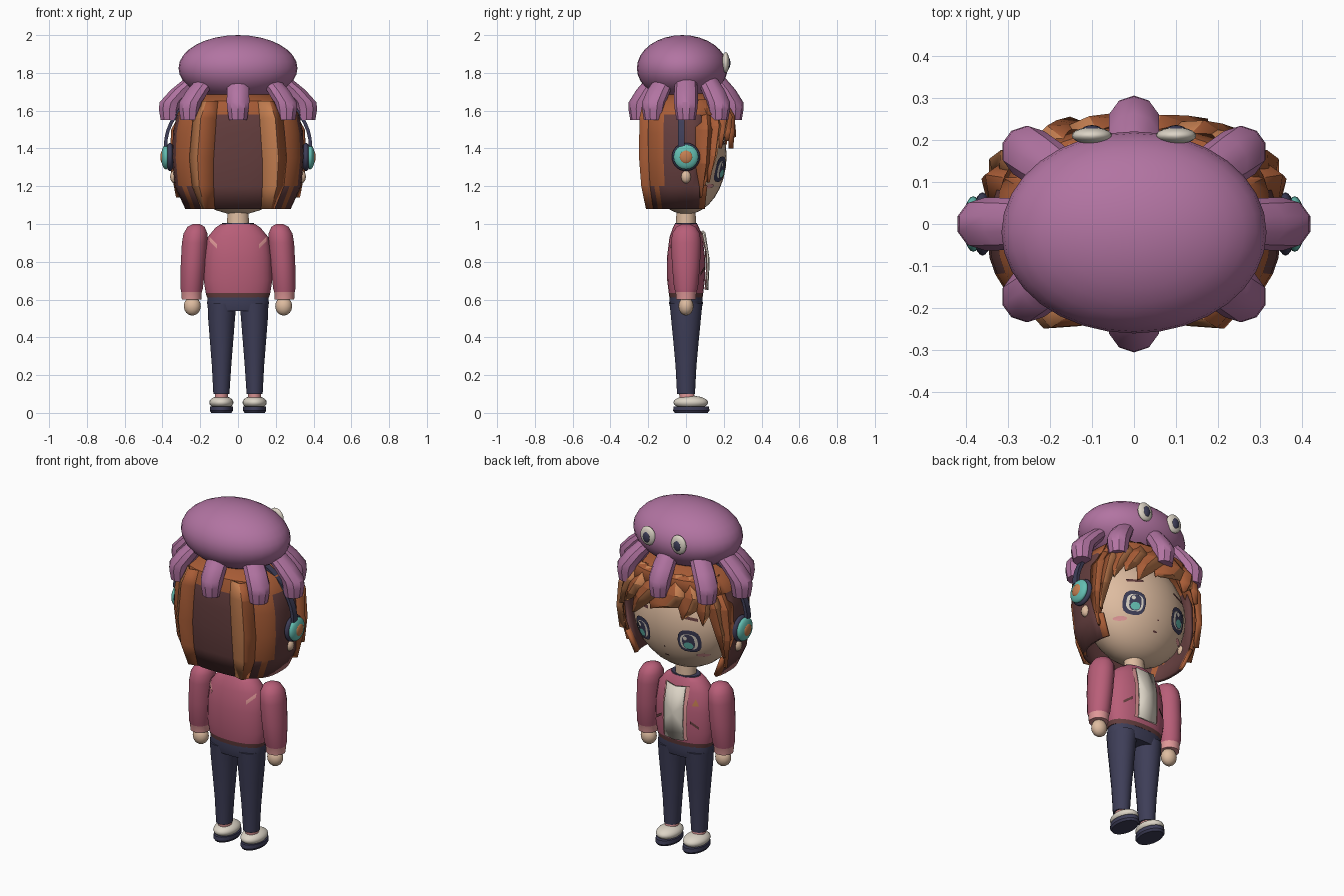
import bpy, bmesh, math
from mathutils import Vector

cube = bpy.data.objects.get("Cube")
if cube:
    bpy.data.objects.remove(cube, do_unlink=True)


def material(name, rgb):
    lin = [((c / 255 + 0.055) / 1.055) ** 2.4 for c in rgb] + [1]
    m = bpy.data.materials.new(name)
    m.use_nodes = True
    m.diffuse_color = lin
    bsdf = next(n for n in m.node_tree.nodes if n.type == 'BSDF_PRINCIPLED')
    bsdf.inputs["Base Color"].default_value = lin
    return m


PURPLE = material("purple", (178, 116, 162))
ORANGE = material("hair orange", (168, 92, 54))
LIGHT = material("hair light orange", (196, 126, 80))
BROWN = material("hair dark brown", (100, 62, 62))
SKIN = material("skin", (222, 188, 160))
PINK = material("jacket pink", (184, 94, 120))
NAVY = material("navy", (62, 62, 88))
CREAM = material("cream", (220, 212, 198))
TEAL = material("teal", (100, 190, 178))
BLUSH = material("light pink", (224, 152, 152))


def finish(name, bm, mats, angle=35):
    me = bpy.data.meshes.new(name)
    bm.to_mesh(me)
    bm.free()
    ob = bpy.data.objects.new(name, me)
    bpy.context.collection.objects.link(ob)
    for m in mats:
        me.materials.append(m)
    bpy.ops.object.select_all(action='DESELECT')
    ob.select_set(True)
    bpy.context.view_layer.objects.active = ob
    bpy.ops.object.shade_smooth_by_angle(angle=math.radians(angle))
    return ob


def ball(name, loc, size, mat, seg=24):
    bm = bmesh.new()
    bmesh.ops.create_uvsphere(bm, u_segments=seg, v_segments=seg // 2, radius=1)
    for v in bm.verts:
        v.co = Vector(a * b + c for a, b, c in zip(v.co, size, loc))
    return finish(name, bm, [mat], 60)


def spow(v, p):
    return math.copysign(abs(v) ** p, v)


def loft(name, rings, mats, sides=20, p=1.0, rule=None, cut=None, angle=35):
    """Stack elliptical rings (x, y, z, rx, ry); rule picks a material per face."""
    bm = bmesh.new()
    loops = []
    for x, y, z, rx, ry in rings:
        ts = [2 * math.pi * (i + 0.5) / sides for i in range(sides)]
        loops.append([bm.verts.new((x + rx * spow(math.cos(t), p), y + ry * spow(math.sin(t), p), z)) for t in ts])
    for a, b in zip(loops, loops[1:]):
        for i in range(sides):
            j = (i + 1) % sides
            bm.faces.new((a[i], a[j], b[j], b[i]))
    if not cut:
        bm.faces.new(loops[0])
    bm.faces.new(loops[-1])
    bmesh.ops.recalc_face_normals(bm, faces=bm.faces)
    if rule:
        for f in bm.faces:
            f.material_index = rule(f.calc_center_median())
    if cut:
        gone = [f for f in bm.faces if cut(f.calc_center_median())]
        bmesh.ops.delete(bm, geom=gone, context='FACES')
    return finish(name, bm, mats, angle)


def thicken(ob, depth):
    mod = ob.modifiers.new("thickness", 'SOLIDIFY')
    mod.thickness = depth
    mod.offset = -1


def lerp_table(table, z):
    for a, b in zip(table, table[1:]):
        if z <= b[0]:
            t = max(0, (z - a[0]) / (b[0] - a[0]))
            return [u + (v - u) * t for u, v in zip(a[1:], b[1:])]
    return table[-1][1:]


# Head, neck and ears
ball("head", (0, 0, 1.36), (0.31, 0.215, 0.31), SKIN, 32)
loft("neck", [(0, 0, 0.97, 0.06, 0.055), (0, 0, 1.1, 0.055, 0.05)], [SKIN])
for s in (1, -1):
    ball("ear", (s * 0.335, 0, 1.25), (0.025, 0.027, 0.035), SKIN, 12)


def head_y(x, z):
    return 0.215 * math.sqrt(max(0.02, 1 - (x / 0.31) ** 2 - ((z - 1.36) / 0.31) ** 2))


def patch(name, outline, surf, lift, mat, side=1):
    """Thin plate whose (x, z) outline is laid on a curved surface."""
    bm = bmesh.new()
    n = len(outline)
    mid = (sum(q[0] for q in outline) / n, sum(q[1] for q in outline) / n)
    vs = [bm.verts.new((x, side * (surf(x, z) + lift), z)) for x, z in outline + [mid]]
    for i in range(n):
        f = bm.faces.new((vs[i], vs[(i + 1) % n], vs[n]))
        f.normal_update()
        if f.normal.y * side < 0:
            f.normal_flip()
    return finish(name, bm, [mat])


def oval(x, z, rx, rz, n=12, p=1.0):
    ts = [2 * math.pi * i / n for i in range(n)]
    return [(x + rx * spow(math.cos(t), p), z + rz * spow(math.sin(t), p)) for t in ts]


def bar(x, z, dx, dz, h):
    return [(x - dx, z - dz - h), (x + dx, z + dz - h), (x + dx, z + dz + h), (x - dx, z - dz + h)]


# Painted face
for s in (1, -1):
    x = s * 0.15
    patch("eye_frame", oval(x, 1.29, 0.06, 0.068, 16, 0.75), head_y, 0.006, NAVY)
    patch("eye_white", oval(x, 1.288, 0.045, 0.048, 16, 0.75), head_y, 0.009, CREAM)
    patch("iris", oval(x, 1.288, 0.032, 0.046, 16, 0.8), head_y, 0.012, NAVY)
    patch("iris_glow", oval(x, 1.267, 0.025, 0.022), head_y, 0.015, TEAL)
    patch("eye_spark", oval(x + 0.014, 1.312, 0.011, 0.012, 8), head_y, 0.015, CREAM)
    patch("brow", bar(x, 1.425, 0.045, s * -0.006, 0.008), head_y, 0.006, BROWN)
    patch("cheek", oval(s * 0.2, 1.2, 0.03, 0.012), head_y, 0.005, BLUSH)
patch("mouth", oval(0, 1.17, 0.015, 0.005, 8), head_y, 0.004, BROWN)
patch("nose", oval(0, 1.23, 0.006, 0.005, 6), head_y, 0.004, BROWN)

# Hair shell, open at the face
HAIR = [(1.08, 0.28, 0.205), (1.2, 0.335, 0.232), (1.35, 0.35, 0.245), (1.48, 0.345, 0.245),
        (1.58, 0.325, 0.24), (1.65, 0.275, 0.22), (1.69, 0.17, 0.15)]


def hair_colour(c):
    return 1 if c.z > 1.61 or c.y > 0.06 or (abs(c.x) > 0.24 and c.y < -0.13) else 0


shell = loft("hair_shell", [(0, 0, *r) for r in HAIR], [BROWN, ORANGE], 40, 0.75, hair_colour,
             lambda c: (c.y > 0.09 and c.z < 1.53) or c.z < 1.0)
thicken(shell, 0.02)


def hair_point(deg, z, out):
    rx, ry = lerp_table(HAIR, z)
    a = math.radians(deg)
    return ((rx + out) * spow(math.sin(a), 0.75), -(ry + out) * spow(math.cos(a), 0.75), z)


def lock(name, path, mats, ridge=0.028, edge=0.004):
    """Ridged strand along (angle, height, half width) stations; 0 degrees is -y."""
    bm = bmesh.new()
    rows = [[bm.verts.new(hair_point(a + k * w, z, ridge if k == 0 else edge)) for k in (-1, 0, 1)]
            for a, z, w in path]
    for r, q in zip(rows, rows[1:]):
        for k in (0, 1):
            f = bm.faces.new((r[k], q[k], q[k + 1], r[k + 1]))
            f.material_index = k
            f.normal_update()
            c = f.calc_center_median()
            if f.normal.x * c.x + f.normal.y * c.y < 0:
                f.normal_flip()
    thicken(finish(name, bm, mats, 15), 0.012)


for s in (1, -1):
    lock("back_streak", [(s * 27, 1.65, 11), (s * 27, 1.56, 13), (s * 28, 1.35, 13), (s * 28, 1.2, 12),
                         (s * 28, 1.08, 9)], [LIGHT, ORANGE])
    lock("side_lock", [(s * 110, 1.66, 12), (s * 109, 1.5, 12), (s * 107, 1.32, 10), (s * 104, 1.14, 1)],
         [ORANGE, ORANGE])
    lock("temple_lock", [(s * 125, 1.66, 10), (s * 124, 1.52, 11), (s * 118, 1.36, 7), (s * 112, 1.22, 1)],
         [ORANGE, LIGHT])

# Fringe swept to one side
for top, tip, z in ((142, 130, 1.4), (158, 144, 1.44), (174, 158, 1.4), (192, 176, 1.46), (210, 198, 1.44),
                    (226, 220, 1.42)):
    lock("fringe_lock", [(top, 1.67, 12), (top, 1.57, 13), ((top + tip) / 2, 1.5, 10), (tip, z, 1)],
         [ORANGE, LIGHT], 0.02)

# Headphones
for s in (1, -1):
    ball("ear_cushion", (s * 0.36, 0, 1.355), (0.025, 0.075, 0.075), NAVY)
    ball("ear_cup", (s * 0.382, 0, 1.355), (0.024, 0.066, 0.066), TEAL)
    ball("ear_badge", (s * 0.398, 0, 1.355), (0.013, 0.036, 0.036), LIGHT, 16)
bm = bmesh.new()
band = []
for i in range(25):
    t = math.pi * i / 24
    c, sn = math.cos(t), math.sin(t)
    band.append([bm.verts.new(((0.375 + r) * c, -0.025 + y, 1.41 + (0.315 + r) * sn))
                 for r, y in ((0, -0.018), (0.018, -0.018), (0.018, 0.018), (0, 0.018))])
for a, b in zip(band, band[1:]):
    for i in range(4):
        bm.faces.new((a[i], b[i], b[(i + 1) % 4], a[(i + 1) % 4]))
bmesh.ops.recalc_face_normals(bm, faces=bm.faces)
finish("headband", bm, [NAVY])

# Octopus hat
ball("octopus_body", (0, -0.02, 1.825), (0.315, 0.24, 0.175), PURPLE, 32)
for i in range(8):
    t = math.pi / 4 * i
    ex, ey = 0.362 * math.cos(t), 0.245 * math.sin(t)
    loft("tentacle", [(ex * k, ey * k, z, r, r) for k, z, r in
                      ((0.6, 1.78, 0.055), (0.82, 1.71, 0.062), (0.98, 1.645, 0.063), (1, 1.61, 0.06), (1, 1.55, 0.05))],
         [PURPLE], 10)
for s in (1, -1):
    ball("octopus_eye", (s * 0.1, 0.21, 1.855), (0.048, 0.02, 0.055), CREAM, 20)
    ball("octopus_pupil", (s * 0.1, 0.223, 1.852), (0.024, 0.012, 0.032), NAVY, 16)

# Jacket
TORSO = [(0.61, 0.165, 0.088), (0.635, 0.172, 0.092), (0.7, 0.182, 0.1), (0.82, 0.178, 0.102),
         (0.93, 0.162, 0.088), (0.98, 0.12, 0.07), (1.0, 0.09, 0.06)]
loft("jacket", [(0, 0, *r) for r in TORSO], [PINK, BROWN], 28, 0.9, lambda c: int(c.z < 0.64), angle=50)
loft("collar", [(0, 0, 0.985, 0.095, 0.065), (0, 0, 1.005, 0.085, 0.058)], [NAVY])


def torso_y(x, z):
    rx, ry = lerp_table(TORSO, z)
    return ry * max(0.05, 1 - (abs(x) / rx) ** 2.2) ** 0.48


def shirt_outline(w):
    return [(-w, 0.655), (0, 0.65), (w, 0.655), (w, 0.75), (w, 0.86), (w, 0.965), (0, 0.955), (-w, 0.965),
            (-w, 0.86), (-w, 0.75)]


patch("jacket_lining", shirt_outline(0.078), torso_y, 0.012, BLUSH)
thicken(patch("shirt_front", shirt_outline(0.06), torso_y, 0.024, CREAM), 0.009)
patch("jacket_badge", [(-0.135, 0.86), (-0.1, 0.86), (-0.117, 0.9)], torso_y, 0.008, LIGHT)
for s in (1, -1):
    patch("pocket_slit", bar(s * 0.115, 0.75, 0.022, s * -0.016, 0.008), torso_y, 0.008, BROWN)
    patch("back_slash", bar(s * 0.13, 0.9, 0.02, s * 0.02, 0.012), torso_y, 0.008, BLUSH, -1)

# Arms and hands
for s in (1, -1):
    loft("sleeve", [(s * x, 0, z, rx, ry) for x, z, rx, ry in
                    ((0.246, 0.6, 0.052, 0.052), (0.246, 0.64, 0.055, 0.056), (0.245, 0.66, 0.06, 0.064),
                     (0.238, 0.78, 0.066, 0.075), (0.23, 0.9, 0.068, 0.08), (0.225, 0.95, 0.064, 0.074),
                     (0.222, 0.985, 0.046, 0.052), (0.22, 1.0, 0.018, 0.02))],
         [PINK, BLUSH], 20, rule=lambda c: int(c.z < 0.635), angle=60)
    ball("hand", (s * 0.242, 0, 0.565), (0.045, 0.04, 0.05), SKIN, 16)

# Trousers and shoes
loft("hips", [(0, 0, 0.54, 0.155, 0.08), (0, 0, 0.58, 0.165, 0.09), (0, 0, 0.625, 0.16, 0.086)], [NAVY], 24, 0.85)
for s in (1, -1):
    loft("trouser_leg", [(s * x, 0, z, rx, ry) for x, z, rx, ry in
                         ((0.088, 0.1, 0.043, 0.048), (0.087, 0.25, 0.052, 0.056), (0.087, 0.4, 0.064, 0.07),
                          (0.087, 0.5, 0.072, 0.08), (0.085, 0.58, 0.077, 0.088))], [NAVY], 20)
    loft("sock", [(s * 0.088, 0.01, 0.06, 0.036, 0.042), (s * 0.088, 0, 0.12, 0.034, 0.04)], [BLUSH], 16)
    ball("shoe", (s * 0.088, 0.025, 0.055), (0.064, 0.092, 0.036), CREAM)
    loft("shoe_sole", [(s * 0.088, 0.028, z, rx, ry) for z, rx, ry in
                       ((0, 0.054, 0.088), (0.012, 0.062, 0.097), (0.034, 0.061, 0.094))], [NAVY], 24)
